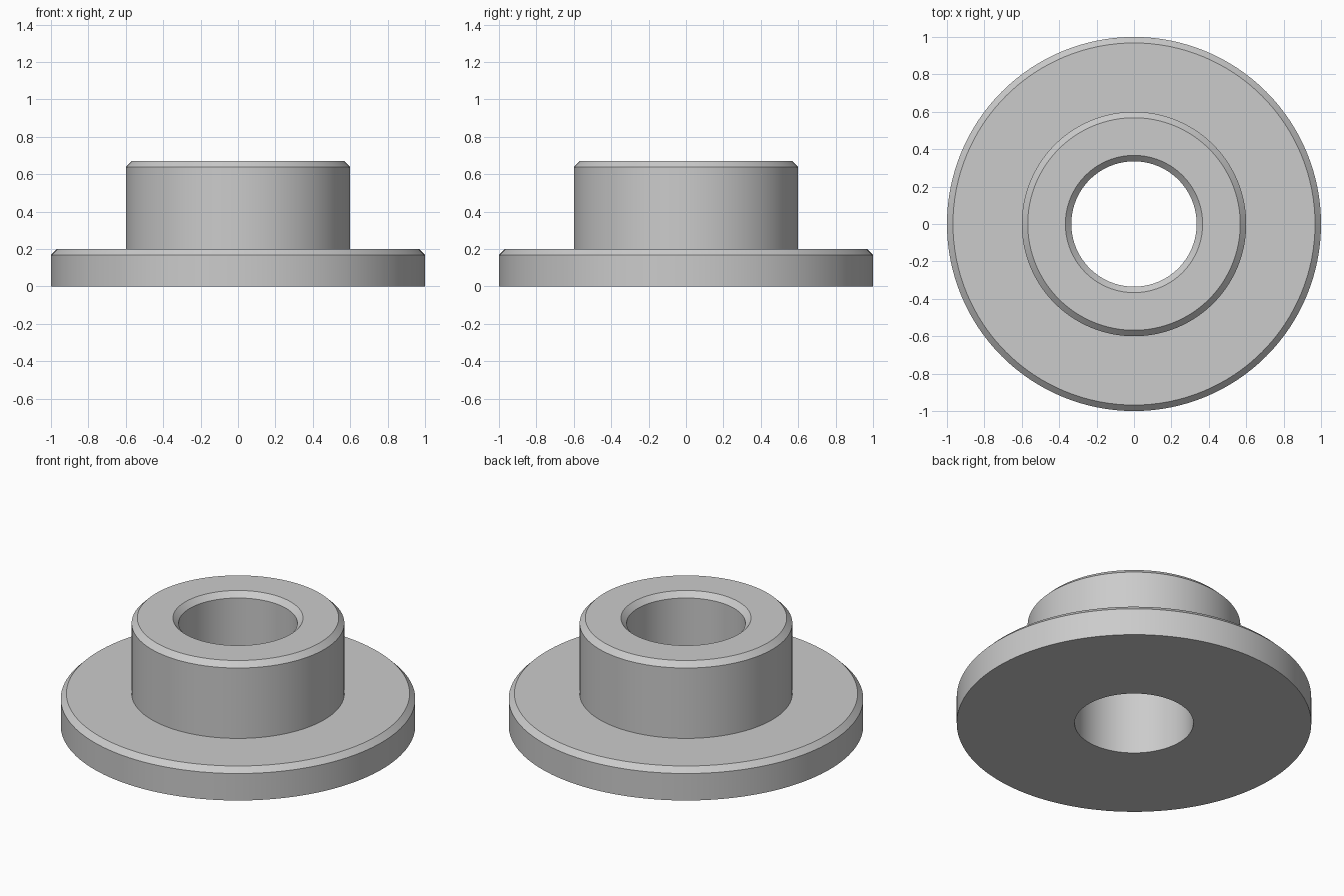
import bpy
import bmesh
import math
from mathutils import Matrix, Vector

SEGMENTS = 128
BORE, HUB, FLANGE = 0.335, 0.6, 1.0
FLANGE_TOP, HUB_TOP, CHAMFER = 0.2, 0.67, 0.032

cube = bpy.data.objects.get("Cube")
if cube:
    bpy.data.objects.remove(cube, do_unlink=True)


def make_material(name, color):
    mat = bpy.data.materials.new(name)
    mat.use_nodes = True
    mat.diffuse_color = color
    mat.node_tree.nodes["Principled BSDF"].inputs["Base Color"].default_value = color
    return mat


def lathe(name, profile, mat):
    """Revolve a closed (radius, height) loop around z."""
    bm = bmesh.new()
    rings = []
    for i in range(SEGMENTS):
        turn = Matrix.Rotation(2 * math.pi * i / SEGMENTS, 3, "Z")
        rings.append([bm.verts.new(turn @ Vector((r, 0, z))) for r, z in profile])
    for i, ring in enumerate(rings):
        nxt = rings[(i + 1) % SEGMENTS]
        for j in range(len(profile)):
            k = (j + 1) % len(profile)
            bm.faces.new((ring[j], nxt[j], nxt[k], ring[k]))
    bmesh.ops.recalc_face_normals(bm, faces=bm.faces)
    mesh = bpy.data.meshes.new(name)
    bm.to_mesh(mesh)
    bm.free()
    mesh.materials.append(mat)
    obj = bpy.data.objects.new(name, mesh)
    bpy.context.collection.objects.link(obj)
    bpy.ops.object.select_all(action="DESELECT")
    obj.select_set(True)
    bpy.context.view_layer.objects.active = obj
    bpy.ops.object.shade_smooth_by_angle(angle=math.radians(30))
    return obj


# Flanged bushing: plain bottom, chamfered flange rim, hub rim and bore mouth
profile = [
    (BORE, 0),
    (FLANGE, 0),
    (FLANGE, FLANGE_TOP - CHAMFER),
    (FLANGE - CHAMFER, FLANGE_TOP),
    (HUB, FLANGE_TOP),
    (HUB, HUB_TOP - CHAMFER),
    (HUB - CHAMFER, HUB_TOP),
    (BORE + CHAMFER, HUB_TOP),
    (BORE, HUB_TOP - CHAMFER),
]
lathe("flanged_bushing", profile, make_material("light grey", (0.6, 0.6, 0.6, 1)))
